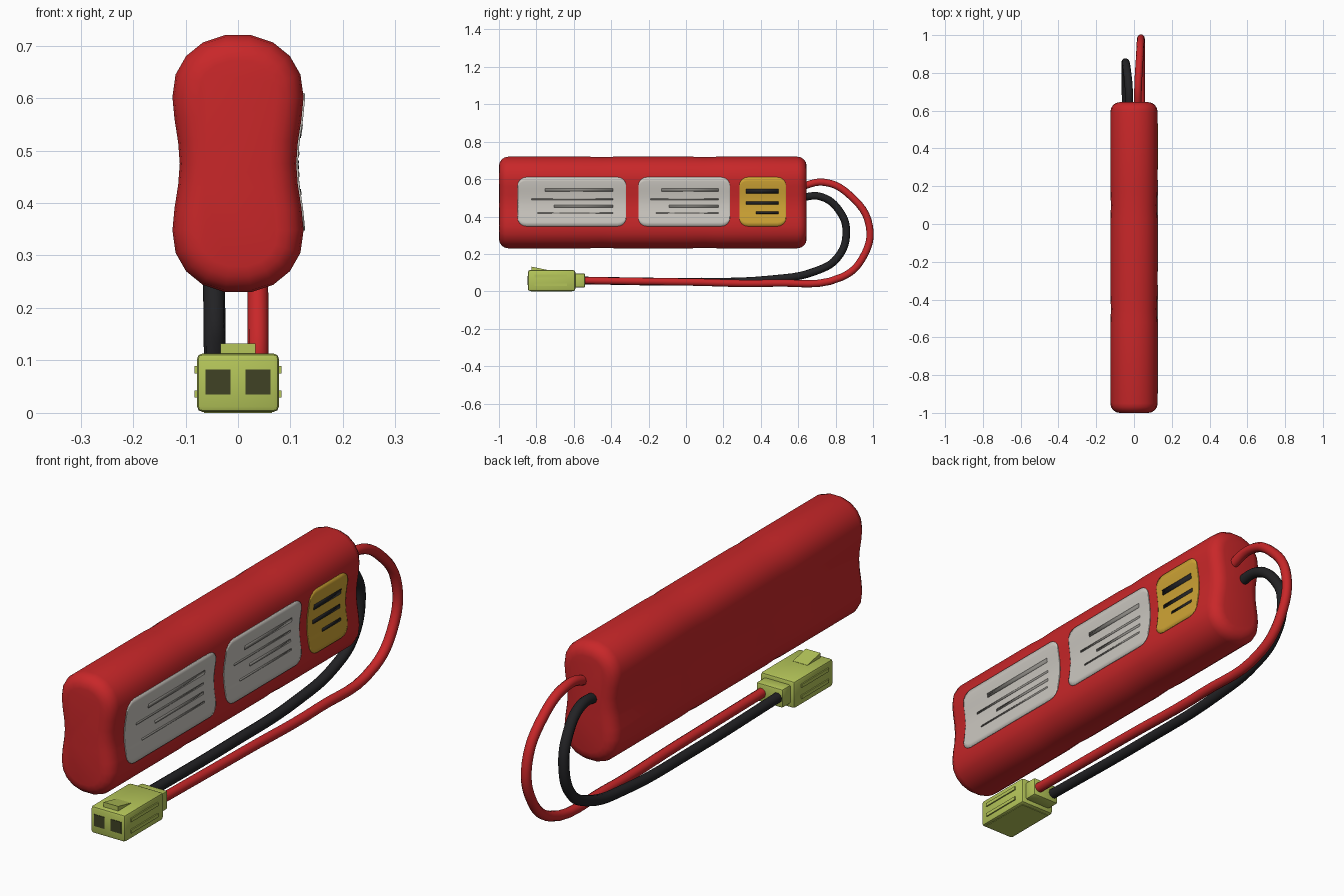
import bpy, bmesh, math
from mathutils import Vector

if "Cube" in bpy.data.objects:
    bpy.data.objects.remove(bpy.data.objects["Cube"])


def mat(name, rgb):
    m = bpy.data.materials.new(name)
    m.diffuse_color = (*rgb, 1)
    m.use_nodes = True
    m.node_tree.nodes["Principled BSDF"].inputs["Base Color"].default_value = m.diffuse_color
    return m


RED = mat("red", (0.58, 0.02, 0.022))
BLACK = mat("black", (0.016, 0.016, 0.018))
SILVER = mat("silver_grey", (0.60, 0.575, 0.53))
GREY = mat("mid_grey", (0.25, 0.24, 0.22))
GOLD = mat("gold", (0.62, 0.37, 0.035))
LIME = mat("lime", (0.46, 0.56, 0.10))
OLIVE = mat("dark_olive", (0.05, 0.055, 0.018))


def make(name, bm, material, smooth=True):
    me = bpy.data.meshes.new(name)
    bm.to_mesh(me)
    bm.free()
    me.materials.append(material)
    ob = bpy.data.objects.new(name, me)
    bpy.context.collection.objects.link(ob)
    bpy.context.view_layer.objects.active = ob
    bpy.ops.object.select_all(action='DESELECT')
    ob.select_set(True)
    if smooth:
        bpy.ops.object.shade_smooth_by_angle(angle=math.radians(40))
    return ob


# Peanut-shaped cross-section: upper right quarter, mirrored twice
MID = 0.475
quarter = [(0.025, 0.72), (0.067, 0.706), (0.099, 0.68), (0.119, 0.645),
           (0.125, 0.602), (0.121, 0.56), (0.114, 0.515), (0.111, MID)]
right = quarter + [(x, 2 * MID - z) for x, z in quarter[-2::-1]]
profile = right + [(-x, z) for x, z in reversed(right)]


def inset_profile(d):
    pts = [Vector(p) for p in profile]
    out = []
    for i, p in enumerate(pts):
        t = (pts[(i + 1) % len(pts)] - pts[i - 1]).normalized()
        out.append(p + Vector((t.y, -t.x)) * d)   # inward for clockwise order
    return out


# Battery pack: rings along y, rounded ends, faint dents between cells
Y0, Y1, R = -1.0, 0.645, 0.05
steps = [math.radians(a) for a in (0, 22.5, 45, 67.5, 90)]
rings = [(Y0 + R * (1 - math.sin(a)), R * (1 - math.cos(a))) for a in reversed(steps)]
for c in (-0.45, 0.10):
    rings += [(c - 0.07, 0), (c, 0.003), (c + 0.07, 0)]
rings += [(Y1 - R * (1 - math.sin(a)), R * (1 - math.cos(a))) for a in steps]
bm = bmesh.new()
loops = [[bm.verts.new((p.x, y, p.y)) for p in inset_profile(d)] for y, d in rings]
n = len(profile)
for a, b in zip(loops, loops[1:]):
    for i in range(n):
        bm.faces.new((a[i], a[(i + 1) % n], b[(i + 1) % n], b[i]))
bm.faces.new(loops[0])
bm.faces.new(loops[-1])
bmesh.ops.recalc_face_normals(bm, faces=bm.faces)
make("battery_pack", bm, RED)


def side_x(z):
    for (xa, za), (xb, zb) in zip(right, right[1:]):
        if zb <= z <= za:
            return xa + (xb - xa) * (za - z) / (za - zb)


# Curved sheet following the right side of the pack
def patch(name, y0, y1, z0, z1, material, r=0.0, lift=0.003, rows=12):
    ys = [y0, y1]
    if r:
        ds = [r * (1 - math.cos(a)) for a in steps]
        ys = [y0 + d for d in ds] + [y1 - d for d in reversed(ds)]
    bm = bmesh.new()
    cols = []
    for y in ys:
        e = max(0, r - min(y - y0, y1 - y))
        cut = r - math.sqrt(max(0, r * r - e * e))
        zs = [z0 + cut + (z1 - z0 - 2 * cut) * k / rows for k in range(rows + 1)]
        cols.append([bm.verts.new((side_x(z) + lift, y, z)) for z in zs])
    for a, b in zip(cols, cols[1:]):
        for k in range(rows):
            bm.faces.new((a[k], b[k], b[k + 1], a[k + 1]))
    ob = make(name, bm, material)
    sol = ob.modifiers.new("thickness", 'SOLIDIFY')
    sol.thickness, sol.offset = 0.004, -1


# Labels with printed bars: (height, bar thickness, left ends)
for name, y0, y1, m in (("rear_label", -0.90, -0.32, SILVER), ("middle_label", -0.255, 0.235, SILVER),
                        ("gold_label", 0.285, 0.535, GOLD)):
    patch(name, y0, y1, 0.348, 0.61, m, r=0.045)
bars = [("rear_bar", -0.39, GREY, [(0.541, 0.017, -0.755), (0.493, 0.008, -0.825),
                                   (0.455, 0.011, -0.705), (0.419, 0.007, -0.795)]),
        ("middle_bar", 0.175, GREY, [(0.541, 0.017, -0.13), (0.493, 0.008, -0.19),
                                     (0.455, 0.011, -0.09), (0.419, 0.007, -0.16)]),
        ("gold_bar", 0.495, BLACK, [(0.535, 0.022, 0.32), (0.473, 0.016, 0.32), (0.421, 0.012, 0.375)])]
for name, end, m, rows in bars:
    for i, (z, t, start) in enumerate(rows):
        patch(f"{name}_{i + 1}", start, end, z - t / 2, z + t / 2, m, lift=0.0045, rows=2)


# Wires
def wire(name, pts, radius, material):
    cu = bpy.data.curves.new(name, 'CURVE')
    cu.dimensions = '3D'
    cu.bevel_depth, cu.bevel_resolution, cu.resolution_u = radius, 3, 6
    cu.use_fill_caps = True
    sp = cu.splines.new('BEZIER')
    sp.bezier_points.add(len(pts) - 1)
    for bp, p in zip(sp.bezier_points, pts):
        bp.co = p
        bp.handle_left_type = bp.handle_right_type = 'AUTO'
    cu.materials.append(material)
    ob = bpy.data.objects.new(name, cu)
    bpy.context.collection.objects.link(ob)
    bpy.ops.object.select_all(action='DESELECT')
    ob.select_set(True)
    bpy.context.view_layer.objects.active = ob
    bpy.ops.object.convert(target='MESH')
    bpy.ops.object.shade_smooth_by_angle(angle=math.radians(50))


wire("red_wire", [(0.02, 0.60, 0.555), (0.022, 0.74, 0.583), (0.03, 0.88, 0.51), (0.036, 0.98, 0.35),
                  (0.038, 0.945, 0.18), (0.038, 0.83, 0.075), (0.038, 0.47, 0.044),
                  (0.038, 0, 0.05), (0.036, -0.56, 0.058)], 0.02, RED)
wire("black_wire", [(-0.025, 0.60, 0.50), (-0.028, 0.725, 0.505), (-0.038, 0.82, 0.43), (-0.045, 0.857, 0.32),
                    (-0.045, 0.81, 0.18), (-0.044, 0.69, 0.107), (-0.042, 0.45, 0.064),
                    (-0.04, 0, 0.052), (-0.036, -0.56, 0.058)], 0.021, BLACK)


# Connector
def box(name, lo, hi, material, bevel=0.0):
    bm = bmesh.new()
    bmesh.ops.create_cube(bm, size=1)
    for v in bm.verts:
        v.co = [l + (h - l) * (c + 0.5) for l, h, c in zip(lo, hi, v.co)]
    if bevel:
        bmesh.ops.bevel(bm, geom=bm.edges[:], offset=bevel, segments=2, profile=0.5, affect='EDGES')
    return make(name, bm, material, smooth=bool(bevel))


box("connector_housing", (-0.078, -0.845, 0.002), (0.078, -0.592, 0.113), LIME, 0.01)
box("connector_collar", (-0.06, -0.60, 0.02), (0.06, -0.54, 0.096), LIME, 0.007)
box("connector_foot", (-0.065, -0.83, 0.0), (0.065, -0.61, 0.01), LIME)
for s, side in ((-1, "left"), (1, "right")):
    xs = sorted((s * 0.07, s * 0.083))
    for z, level in ((0.036, "lower"), (0.082, "upper")):
        box(f"{side}_{level}_rib", (xs[0], -0.81, z - 0.007), (xs[1], -0.635, z + 0.007), LIME)
    cx = s * 0.038
    box(f"{side}_socket", (cx - 0.024, -0.847, 0.035), (cx + 0.024, -0.84, 0.083), OLIVE)

# Latch: block whose top slopes down towards the wires
latch = box("connector_latch", (-0.033, -0.825, 0.105), (0.033, -0.74, 0.132), LIME)
for v in latch.data.vertices:
    if v.co.z > 0.12 and v.co.y > -0.8:
        v.co.z = 0.114
